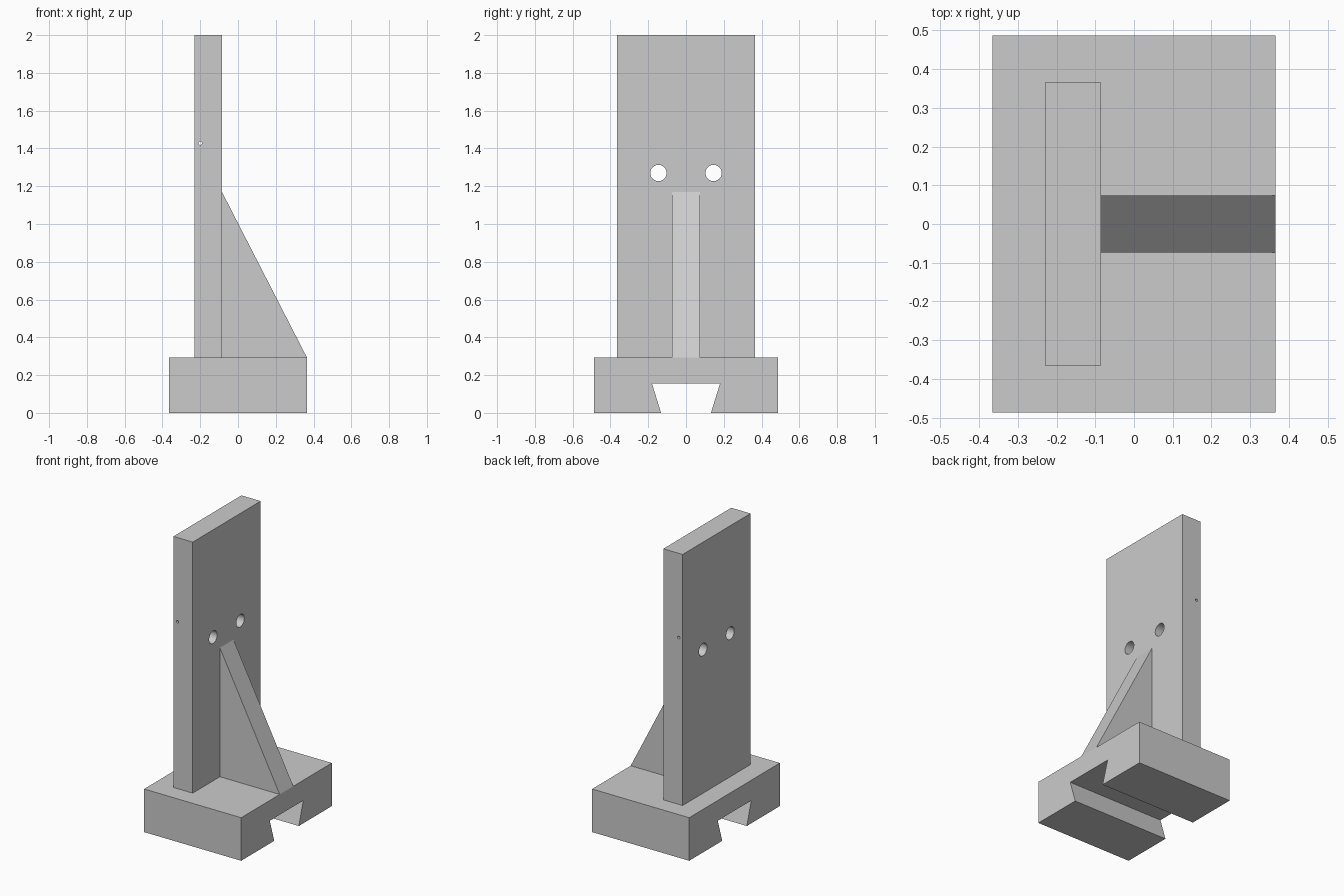
import bpy, bmesh
from math import pi, radians
from mathutils import Vector

cube = bpy.data.objects.get("Cube")
if cube:
    bpy.data.objects.remove(cube, do_unlink=True)

# Material
COLOUR = (0.6, 0.6, 0.6, 1)
grey = bpy.data.materials.new("plain grey")
grey.use_nodes = True
grey.diffuse_color = COLOUR
grey.node_tree.nodes["Principled BSDF"].inputs["Base Color"].default_value = COLOUR


def prism(name, outline, extrude):
    """Extrude a closed outline of 3D points along a vector."""
    bm = bmesh.new()
    face = bm.faces.new([bm.verts.new(p) for p in outline])
    new = bmesh.ops.extrude_face_region(bm, geom=[face])["geom"]
    verts = [g for g in new if isinstance(g, bmesh.types.BMVert)]
    bmesh.ops.translate(bm, verts=verts, vec=Vector(extrude))
    bmesh.ops.recalc_face_normals(bm, faces=bm.faces)
    mesh = bpy.data.meshes.new(name)
    bm.to_mesh(mesh)
    bm.free()
    mesh.materials.append(grey)
    obj = bpy.data.objects.new(name, mesh)
    bpy.context.collection.objects.link(obj)
    return obj


def drill(target, radius, location, rotation):
    """Bore a round through hole and discard the cutter."""
    bpy.ops.mesh.primitive_cylinder_add(vertices=40, radius=radius, depth=1,
                                        location=location, rotation=rotation)
    cutter = bpy.context.object
    cutter.name = "hole_cutter"
    cutter.hide_render = True
    cutter.data.materials.append(grey)
    mod = target.modifiers.new("hole", "BOOLEAN")
    mod.operation, mod.solver, mod.object = "DIFFERENCE", "EXACT", cutter
    bpy.context.view_layer.objects.active = target
    bpy.ops.object.modifier_apply(modifier=mod.name)
    bpy.data.objects.remove(cutter, do_unlink=True)


BASE_X, BASE_Y, BASE_TOP = 0.365, 0.487, 0.293
PLATE_BACK, PLATE_FRONT, PLATE_Y = -0.23, -0.085, 0.365
RIB_Y, RIB_TOP = 0.073, 1.17

# Base block with a dovetail slot running along x
half = [(BASE_Y, BASE_TOP), (BASE_Y, 0), (0.132, 0), (0.18, 0.155)]
section = half + [(-y, z) for y, z in reversed(half)]
prism("base", [(-BASE_X, y, z) for y, z in section], (2 * BASE_X, 0, 0))

# Upright plate
plate = prism("upright_plate",
              [(PLATE_BACK, -PLATE_Y, BASE_TOP), (PLATE_FRONT, -PLATE_Y, BASE_TOP),
               (PLATE_FRONT, PLATE_Y, BASE_TOP), (PLATE_BACK, PLATE_Y, BASE_TOP)],
              (0, 0, 2 - BASE_TOP))

# Two bolt holes through the plate and a pin hole across its width
for side in (-1, 1):
    drill(plate, 0.043, (-0.16, side * 0.146, 1.27), (0, pi / 2, 0))
drill(plate, 0.009, (-0.2, 0, 1.427), (pi / 2, 0, 0))
bpy.ops.object.select_all(action="DESELECT")
plate.select_set(True)
bpy.context.view_layer.objects.active = plate
bpy.ops.object.shade_smooth_by_angle(angle=radians(30))

# Triangular support rib
prism("support_rib",
      [(PLATE_FRONT, -RIB_Y, BASE_TOP), (BASE_X, -RIB_Y, BASE_TOP),
       (PLATE_FRONT, -RIB_Y, RIB_TOP)],
      (0, 2 * RIB_Y, 0))
